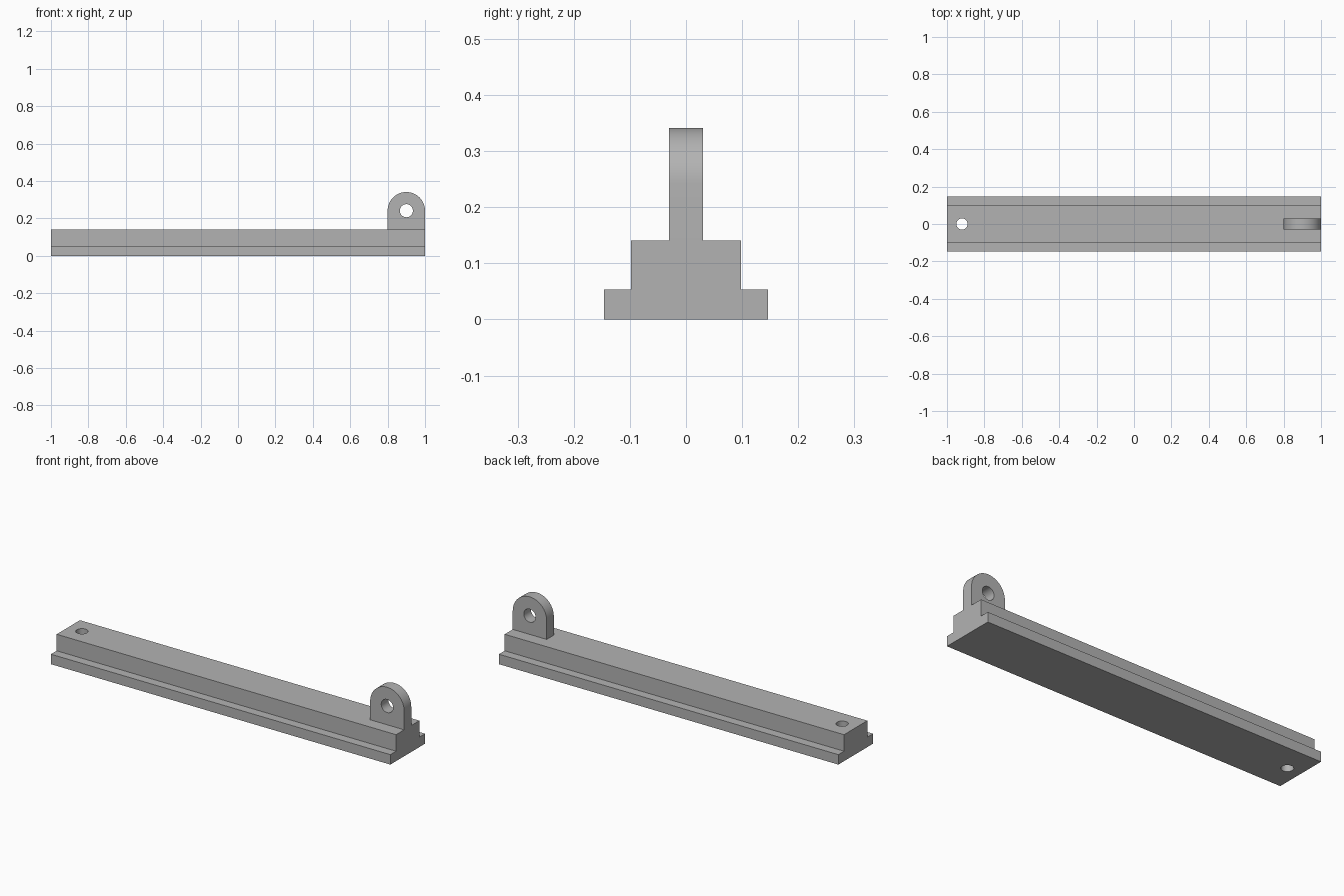
import bpy, bmesh, math
from mathutils import Matrix, Vector

cube = bpy.data.objects.get("Cube")
if cube:
    bpy.data.objects.remove(cube, do_unlink=True)

GREY = (0.45, 0.45, 0.45, 1.0)
grey = bpy.data.materials.new("plain grey")
grey.use_nodes = True
grey.diffuse_color = GREY
grey.node_tree.nodes["Principled BSDF"].inputs["Base Color"].default_value = GREY


def add_object(name, bm):
    bmesh.ops.recalc_face_normals(bm, faces=bm.faces)
    mesh = bpy.data.meshes.new(name)
    bm.to_mesh(mesh)
    bm.free()
    mesh.materials.append(grey)
    obj = bpy.data.objects.new(name, mesh)
    bpy.context.collection.objects.link(obj)
    return obj


def extrude_profile(name, points, direction):
    """Closed outline swept along a direction."""
    bm = bmesh.new()
    face = bm.faces.new([bm.verts.new(p) for p in points])
    swept = bmesh.ops.extrude_face_region(bm, geom=[face], use_keep_orig=True)
    verts = [g for g in swept["geom"] if isinstance(g, bmesh.types.BMVert)]
    bmesh.ops.translate(bm, verts=verts, vec=direction)
    return add_object(name, bm)


def drill(obj, centre, radius, depth, rotation=Matrix()):
    """Round through hole cut with a temporary cylinder."""
    bm = bmesh.new()
    bmesh.ops.create_cone(bm, cap_ends=True, segments=48, radius1=radius,
                          radius2=radius, depth=depth,
                          matrix=Matrix.Translation(centre) @ rotation)
    cutter = add_object("hole_cutter", bm)
    cutter.hide_render = True
    mod = obj.modifiers.new("hole", 'BOOLEAN')
    mod.operation = 'DIFFERENCE'
    mod.solver = 'EXACT'
    mod.object = cutter
    bpy.ops.object.select_all(action='DESELECT')
    bpy.context.view_layer.objects.active = obj
    obj.select_set(True)
    bpy.ops.object.modifier_apply(modifier=mod.name)
    bpy.data.objects.remove(cutter, do_unlink=True)
    bpy.ops.object.shade_smooth_by_angle(angle=math.radians(30))


# Stepped rail with a wide foot
FOOT, BODY = 0.146, 0.098
STEP, TOP = 0.053, 0.141
half = [(FOOT, 0), (FOOT, STEP), (BODY, STEP), (BODY, TOP)]
outline = half + [(-y, z) for y, z in reversed(half)]
rail = extrude_profile("rail", [(-1, y, z) for y, z in outline], Vector((2, 0, 0)))
drill(rail, (-0.92, 0, TOP / 2), 0.03, 0.4)

# Upright lug with a rounded top
LUG_X, LUG_Z, LUG_R, LUG_HALF = 0.9, 0.241, 0.1, 0.03
arc = [math.pi * i / 32 for i in range(33)]
shape = [(LUG_X + LUG_R * math.cos(a), LUG_Z + LUG_R * math.sin(a)) for a in arc]
shape += [(LUG_X - LUG_R, TOP), (LUG_X + LUG_R, TOP)]
lug = extrude_profile("pivot_lug", [(x, -LUG_HALF, z) for x, z in shape],
                      Vector((0, 2 * LUG_HALF, 0)))
drill(lug, (LUG_X, 0, LUG_Z), 0.035, 0.3, Matrix.Rotation(math.pi / 2, 4, 'X'))
